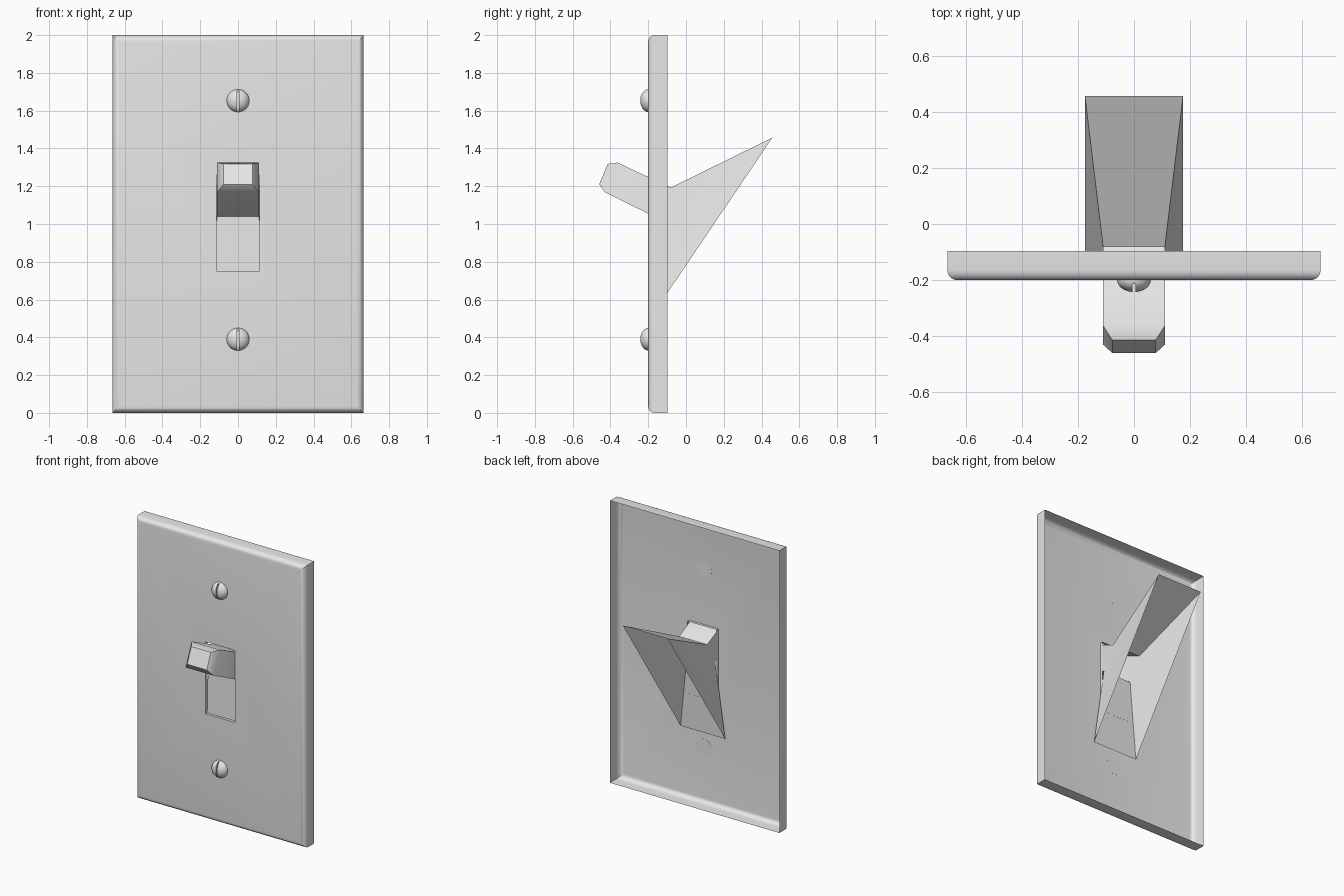
import bpy, bmesh, math
from mathutils import Matrix

if "Cube" in bpy.data.objects:
    bpy.data.objects.remove(bpy.data.objects["Cube"])

ivory = bpy.data.materials.new("white_plastic")
ivory.diffuse_color = (0.8, 0.8, 0.8, 1)
ivory.use_nodes = True
ivory.node_tree.nodes["Principled BSDF"].inputs["Base Color"].default_value = ivory.diffuse_color


def finish(name, mesh, angle):
    """Add the mesh to the scene, smooth with sharp edges kept."""
    mesh.materials.clear()
    mesh.materials.append(ivory)
    for p in mesh.polygons:
        p.use_smooth = True
    mesh.set_sharp_from_angle(angle=math.radians(angle))
    ob = bpy.data.objects.new(name, mesh)
    bpy.context.collection.objects.link(ob)
    return ob


def loft(name, rings, cap, angle):
    """Rectangular rings: (half width, low y, low z, high y, high z)."""
    bm = bmesh.new()
    loops = []
    for w, y0, z0, y1, z1 in rings:
        pts = [(-w, y0, z0), (w, y0, z0), (w, y1, z1), (-w, y1, z1)]
        loops.append([bm.verts.new(p) for p in pts])
    for a, b in zip(loops, loops[1:]):
        for i in range(4):
            j = (i + 1) % 4
            bm.faces.new((a[i], a[j], b[j], b[i]))
    if cap:
        bm.faces.new(loops[-1])
    mesh = bpy.data.meshes.new(name)
    bm.to_mesh(mesh)
    bm.free()
    return finish(name, mesh, angle)


# Wall plate: open-backed shell with rounded front edges and a slot with a short lip
R, HW, FRONT, BACK = 0.035, 0.665, -0.2, -0.097
rings = [(HW, BACK, 0, BACK, 2)]
for k in range(6):
    t = math.pi / 2 * k / 5
    inset, y = R * (1 - math.cos(t)), FRONT + R * (1 - math.sin(t))
    rings.append((HW - inset, y, inset, y, 2 - inset))
for y in (FRONT, FRONT + 0.02):
    rings.append((0.115, y, 0.75, y, 1.26))
loft("wall_plate", rings, False, 35)

# Toggle: flared open skirt behind the plate, lever and chamfered tip in front
loft("toggle_lever", [
    (0.175, -0.19, 0.50, 0.457, 1.457),
    (0.11, -0.17, 1.04, -0.08, 1.193),
    (0.11, -0.43, 1.168, -0.362, 1.325),
    (0.077, -0.46, 1.21, -0.414, 1.318),
], True, 40)


# Screws: shallow slotted domes
def screw(name, z):
    bm = bmesh.new()
    bmesh.ops.create_uvsphere(bm, u_segments=32, v_segments=16, radius=1,
                              matrix=Matrix.Rotation(math.pi / 2, 4, 'X'))
    bmesh.ops.bisect_plane(bm, geom=bm.verts[:] + bm.edges[:] + bm.faces[:], dist=1e-4,
                           plane_co=(0, 0, 0), plane_no=(0, 1, 0), clear_outer=True)
    bmesh.ops.holes_fill(bm, edges=[e for e in bm.edges if e.is_boundary])
    bmesh.ops.scale(bm, vec=(0.06, 0.043, 0.06), verts=bm.verts)
    bmesh.ops.translate(bm, vec=(0, -0.1995, z), verts=bm.verts)
    bmesh.ops.recalc_face_normals(bm, faces=bm.faces)
    dome_mesh = bpy.data.meshes.new(name)
    bm.to_mesh(dome_mesh)
    bm.free()
    dome = bpy.data.objects.new(name + "_blank", dome_mesh)
    bpy.context.collection.objects.link(dome)

    bpy.ops.mesh.primitive_cube_add(size=1, location=(0, -0.235, z))
    cutter = bpy.context.object
    cutter.scale = (0.009, 0.044, 0.2)
    cutter.hide_render = True
    mod = dome.modifiers.new("slot", 'BOOLEAN')
    mod.operation, mod.object, mod.solver = 'DIFFERENCE', cutter, 'EXACT'
    bpy.context.view_layer.update()
    dg = bpy.context.evaluated_depsgraph_get()
    cut = bpy.data.meshes.new_from_object(dome.evaluated_get(dg))
    bpy.data.objects.remove(dome)
    bpy.data.objects.remove(cutter)
    finish(name, cut, 35)


screw("upper_screw", 1.653)
screw("lower_screw", 0.39)
